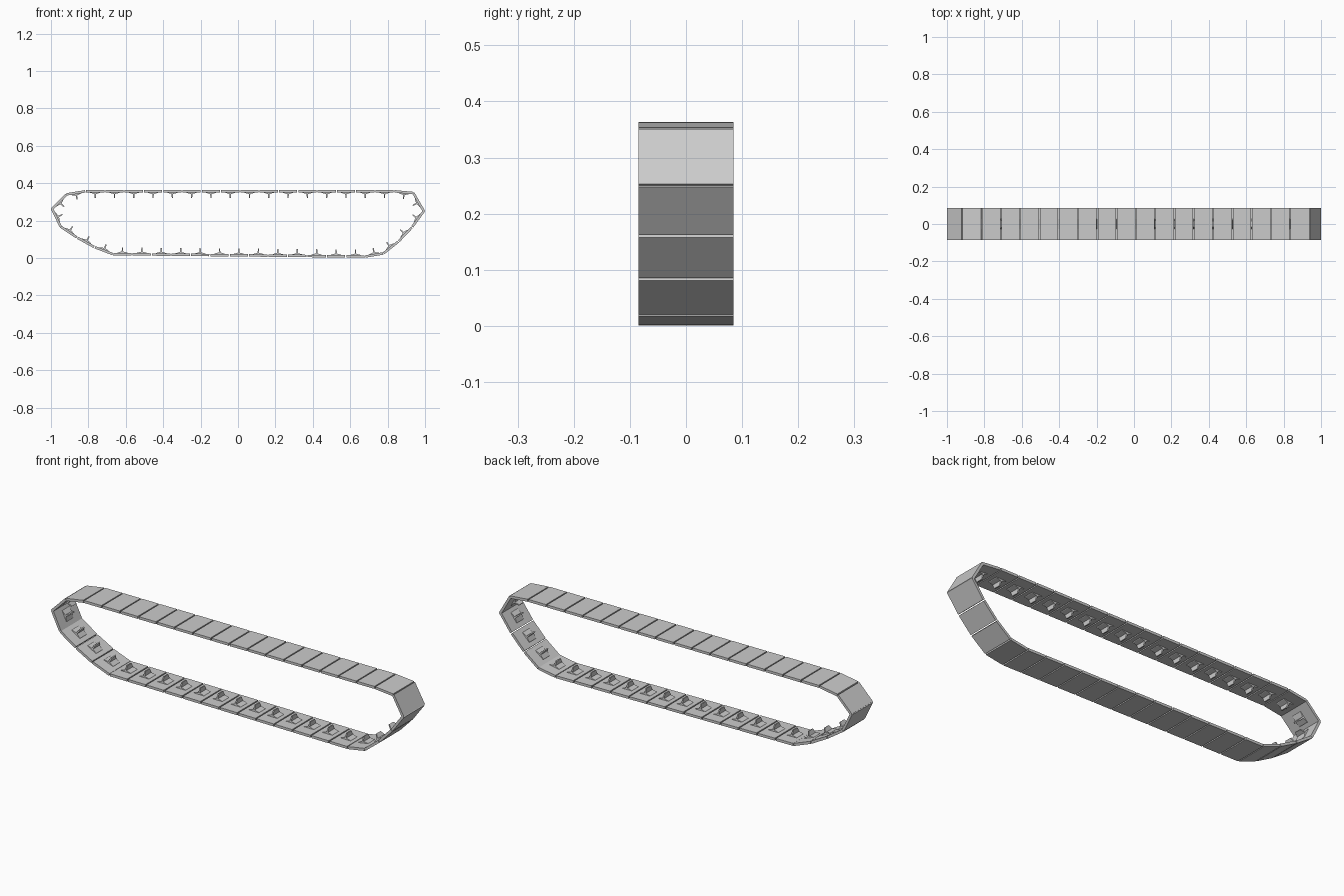
import bpy, bmesh
from mathutils import Matrix, Vector

if "Cube" in bpy.data.objects:
    bpy.data.objects.remove(bpy.data.objects["Cube"])

HALF_W = 0.085      # half of the track width
THICK = 0.013       # plate thickness
GAP = 0.003         # clearance at each end of a link


def prism(name, profile, half_y, top_half_y=None):
    """Mesh from an x-z profile extruded along y; the highest-|z| points may be narrower."""
    bm = bmesh.new()
    tip = min(z for x, z in profile)
    rings = []
    for s in (-1, 1):
        ring = []
        for x, z in profile:
            y = top_half_y if (top_half_y and z == tip) else half_y
            ring.append(bm.verts.new((x, s * y, z)))
        rings.append(ring)
    a, b = rings
    bm.faces.new(a)
    bm.faces.new(b[::-1])
    for i in range(len(a)):
        j = (i + 1) % len(a)
        bm.faces.new((a[i], b[i], b[j], a[j]))
    bmesh.ops.recalc_face_normals(bm, faces=bm.faces)
    me = bpy.data.meshes.new(name)
    bm.to_mesh(me)
    bm.free()
    return me


def spread(a, b, n):
    """n points from a towards b, leaving out b."""
    a, b = Vector(a), Vector(b)
    return [a.lerp(b, i / n) for i in range(n)]


# Outer corners of the loop, clockwise from the left tip (x, z)
path = [Vector((-1.002, 0.264)), Vector((-0.92, 0.346))]
path += spread((-0.815, 0.363), (0.835, 0.363), 16)
path += [Vector(p) for p in ((0.835, 0.363), (0.942, 0.353), (1.001, 0.25),
                             (0.935, 0.16), (0.862, 0.083), (0.78, 0.018))]
path += spread((0.68, 0.001), (-0.67, 0.014), 13)
path += [Vector(p) for p in ((-0.67, 0.014), (-0.77, 0.052),
                             (-0.863, 0.103), (-0.953, 0.163))]

# Shared meshes: unit-length plate and guide tooth with flared base
plate = prism("link_plate", [(-0.5, 0), (0.5, 0), (0.5, -THICK), (-0.5, -THICK)], HALF_W)
tooth = prism("guide_tooth", [(-0.03, -0.011), (0.03, -0.011), (0.026, -0.015),
                              (0.004, -0.021), (0.003, -0.043),
                              (-0.003, -0.043), (-0.004, -0.021), (-0.026, -0.015)],
              0.027, 0.017)

# Links around the loop, local z pointing outwards
for i, p in enumerate(path):
    q = path[(i + 1) % len(path)]
    d = q - p
    length = d.length - 2 * GAP
    d.normalize()
    mid = (p + q) / 2
    frame = Matrix(((d.x, 0, -d.y, mid.x),
                    (0, 1, 0, 0),
                    (d.y, 0, d.x, mid.y),
                    (0, 0, 0, 1)))
    for name, mesh, sx in (("track_link", plate, length), ("guide_tooth", tooth, 1)):
        ob = bpy.data.objects.new(f"{name}_{i + 1}", mesh)
        bpy.context.collection.objects.link(ob)
        ob.matrix_world = frame @ Matrix.Diagonal((sx, 1, 1, 1))
